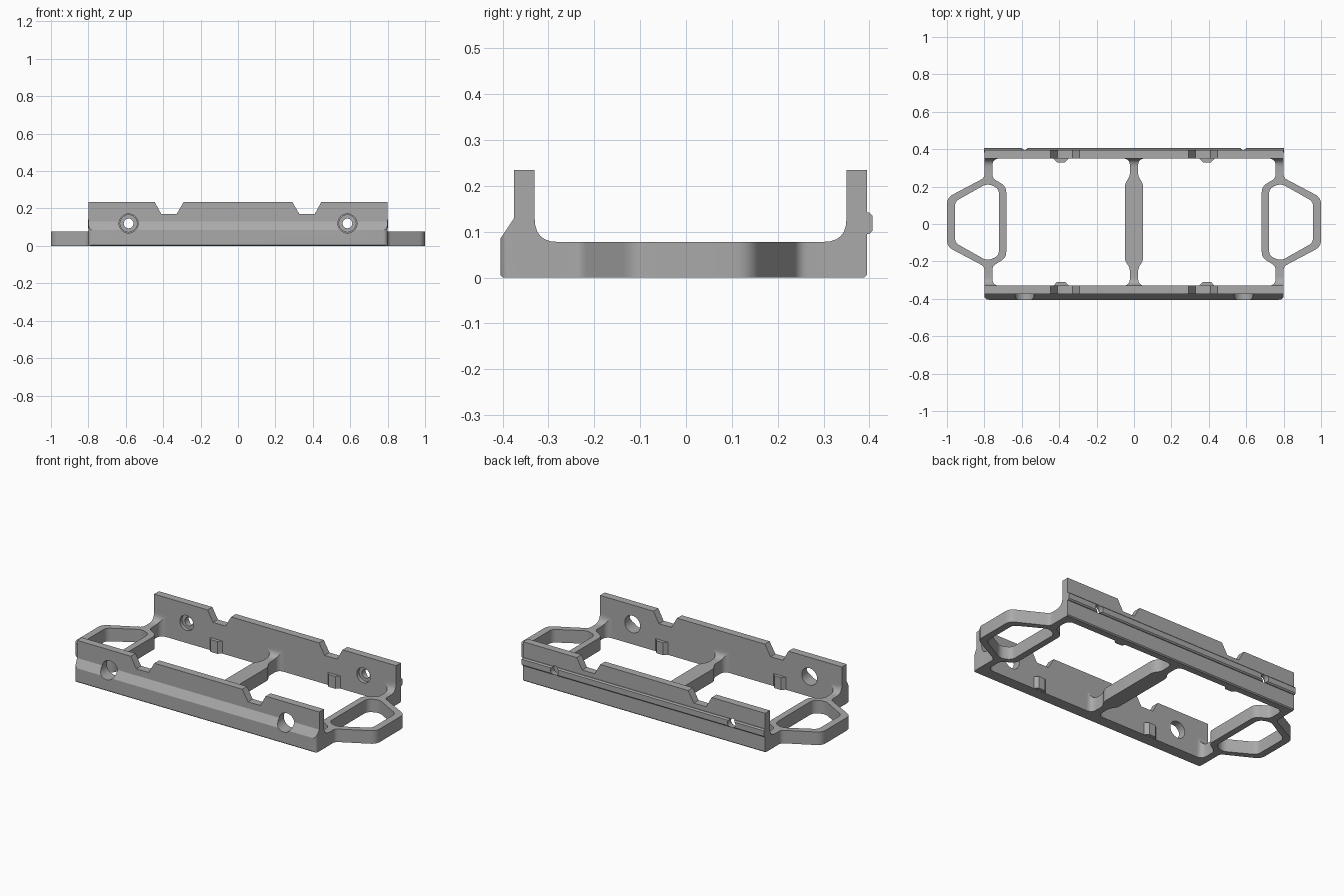
import bpy, bmesh, math
from mathutils import Vector

if "Cube" in bpy.data.objects:
    bpy.data.objects.remove(bpy.data.objects["Cube"], do_unlink=True)

grey = bpy.data.materials.new("matte grey")
grey.use_nodes = True
colour = (0.4, 0.4, 0.4, 1)
grey.diffuse_color = colour
grey.node_tree.nodes["Principled BSDF"].inputs["Base Color"].default_value = colour

MID = 0.01      # y of the tray centre line
HALF = 0.34     # half the gap between the walls
END = 0.8       # wall half length


def rounded(points, steps=6):
    """Turn (u, v, optional corner size) into an outline with soft corners."""
    out = []
    for i, p in enumerate(points):
        c = Vector(p[:2])
        if len(p) < 3:
            out.append(c)
            continue
        before = Vector(points[i - 1][:2])
        after = Vector(points[(i + 1) % len(points)][:2])
        a = c + (before - c).normalized() * p[2]
        b = c + (after - c).normalized() * p[2]
        for s in range(steps + 1):
            t = s / steps
            out.append(a * (1 - t) ** 2 + c * 2 * t * (1 - t) + b * t * t)
    return out


def mirrored(half):
    """Complete an outline by reflecting its second coordinate."""
    return half + [(p[0], -p[1], *p[2:]) for p in reversed(half)]


def circle(u, v, r, n=32):
    return [(u + r * math.cos(k * math.tau / n), v + r * math.sin(k * math.tau / n))
            for k in range(n)]


def prism(name, outline, axis, lo, hi):
    """Extrude an outline along an axis between lo and hi."""
    place = {"X": lambda u, v, w: (w, u, v),
             "Y": lambda u, v, w: (u, w, v),
             "Z": lambda u, v, w: (u, v, w)}[axis]
    bm = bmesh.new()
    rings = [[bm.verts.new(place(u, v, w)) for u, v in rounded(outline)] for w in (lo, hi)]
    bm.faces.new(rings[0])
    bm.faces.new(rings[1])
    n = len(rings[0])
    for i in range(n):
        j = (i + 1) % n
        bm.faces.new((rings[0][i], rings[0][j], rings[1][j], rings[1][i]))
    bmesh.ops.recalc_face_normals(bm, faces=bm.faces)
    mesh = bpy.data.meshes.new(name)
    bm.to_mesh(mesh)
    bm.free()
    mesh.materials.append(grey)
    ob = bpy.data.objects.new(name, mesh)
    bpy.context.collection.objects.link(ob)
    return ob


def combine(ob, tool, operation="DIFFERENCE"):
    """Apply a boolean and discard the tool."""
    mod = ob.modifiers.new("cut", "BOOLEAN")
    mod.operation, mod.solver, mod.object = operation, "EXACT", tool
    bpy.context.view_layer.objects.active = ob
    bpy.ops.object.modifier_apply(modifier=mod.name)
    bpy.data.objects.remove(tool, do_unlink=True)


def flip(points, side):
    return [(side * p[0], *p[1:]) for p in points]


def shift(points):
    return [(p[0], p[1] + MID, *p[2:]) for p in points]


parts = []

# Front wall with its thick sloped foot and rounded ends
front_profile = [(-0.33, 0), (-0.33, 0.235), (-0.375, 0.235), (-0.375, 0.13),
                 (-0.405, 0.085), (-0.405, 0.006), (-0.399, 0)]
front_wall = prism("front_wall", front_profile, "X", -END, END)
soft_plan = [(-END, -0.3), (-END, -0.405, 0.025), (END, -0.405, 0.025), (END, -0.3)]
combine(front_wall, prism("rounding", soft_plan, "Z", -0.1, 0.4), "INTERSECT")

# Back wall with a slim rail along the outside
back_profile = [(0.35, 0), (0.35, 0.235), (0.395, 0.235), (0.395, 0.006), (0.389, 0)]
back_wall = prism("back_wall", back_profile, "X", -END, END)
rail_profile = [(0.383, 0.102), (0.39, 0.095), (0.4, 0.095), (0.407, 0.102),
                (0.407, 0.135), (0.4, 0.142), (0.39, 0.142), (0.383, 0.135)]
back_rail = prism("back_rail", rail_profile, "X", -END - 0.001, END + 0.001)
parts += [front_wall, back_wall, back_rail]

for side in (-1, 1):
    # Notches in the wall tops
    notch = flip([(0.253, 0.3), (0.328, 0.17), (0.41, 0.17), (0.482, 0.3)], side)
    for wall in (front_wall, back_wall):
        combine(wall, prism("notch", notch, "Y", -0.6, 0.6))

    # Screw holes: wide at the front, recessed and narrow at the back
    x, z = side * 0.585, 0.12
    combine(front_wall, prism("wide_hole", circle(x, z, 0.051), "Y", -0.6, -0.2))
    combine(back_wall, prism("recess", circle(x, z, 0.045), "Y", 0.2, 0.372))
    for piece in (back_wall, back_rail):
        combine(piece, prism("narrow_hole", circle(x, z, 0.026), "Y", 0.2, 0.6))

    # Small bosses inside the walls, below the notches
    for name, base, inward in (("front_boss", -0.332, 1), ("back_boss", 0.352, -1)):
        tip = base + inward * 0.022
        plan = [(0.347, base), (0.368, tip), (0.412, tip), (0.433, base)]
        parts.append(prism(name, flip(plan, side), "Z", 0.001, 0.075))

# Side outline that sweeps the crossbars up into the walls
sweep = [(z, y, *r) for y, z, *r in
         [(HALF + 0.01, 0), (HALF + 0.01, 0.13), (HALF, 0.13), (HALF, 0.078, 0.05)]]
sweep = [(p[1] + MID, p[0], *p[2:]) for p in mirrored(sweep)]


def crossbar(name, outline):
    bar = prism(name, shift(outline), "Z", -0.05, 0.2)
    combine(bar, prism("sweep", sweep, "X", -1.2, 1.2), "INTERSECT")
    parts.append(bar)
    return bar


# Centre crossbar, narrowing to flared necks
right_edge = [(0.062, HALF + 0.004), (0.062, HALF), (0.022, HALF, 0.038),
              (0.022, 0.245, 0.02), (0.049, 0.205, 0.02)]
edge = mirrored(right_edge)
crossbar("centre_bar", edge + [(-p[0], *p[1:]) for p in reversed(edge)])

# End handles: hexagonal loops on flared necks
loop = mirrored([(1, 0.131, 0.035), (END, 0.237, 0.02), (END, HALF + 0.004),
                 (0.717, HALF + 0.004), (0.717, HALF), (0.757, HALF, 0.039),
                 (0.757, 0.235, 0.022), (0.683, 0.19, 0.03)])
opening = mirrored([(0.957, 0.11, 0.025), (0.785, 0.207, 0.03), (0.722, 0.18, 0.03)])
for side, name in ((1, "left_handle"), (-1, "right_handle")):
    handle = crossbar(name, flip(loop, side))
    combine(handle, prism("opening", shift(flip(opening, side)), "Z", -0.2, 0.4))

# Smooth the curves, keep the hard edges
bpy.ops.object.select_all(action="DESELECT")
for ob in parts:
    ob.select_set(True)
bpy.context.view_layer.objects.active = parts[0]
bpy.ops.object.shade_smooth_by_angle(angle=math.radians(25))
